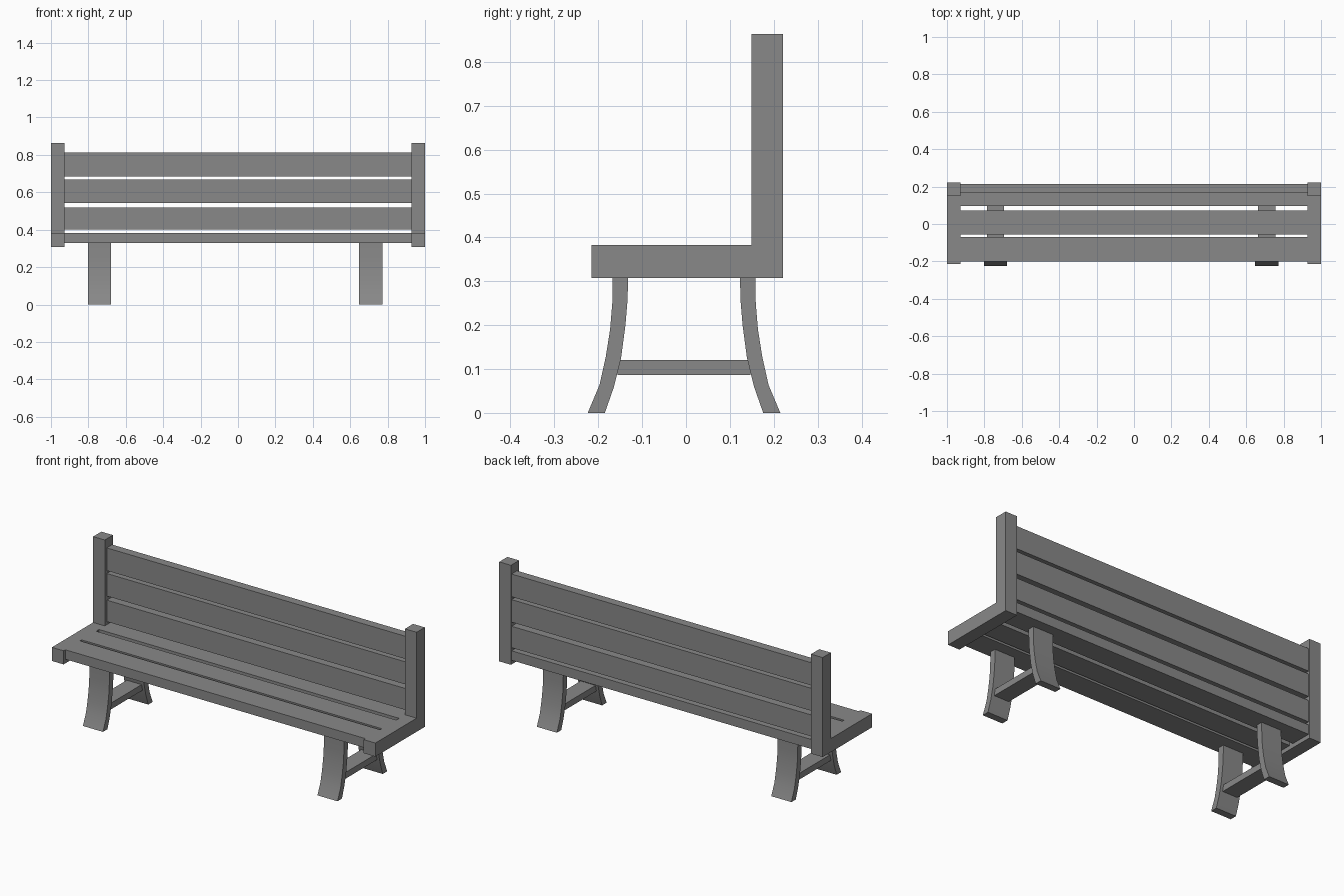
import bpy
import bmesh

cube = bpy.data.objects.get("Cube")
if cube:
    bpy.data.objects.remove(cube, do_unlink=True)

grey = bpy.data.materials.new("plain grey")
grey.use_nodes = True
colour = (0.25, 0.25, 0.25, 1)
grey.diffuse_color = colour
grey.node_tree.nodes["Principled BSDF"].inputs["Base Color"].default_value = colour


def prism(name, profile, x0, x1, smooth=False):
    """Extrude a (y, z) outline along x."""
    bm = bmesh.new()
    face = bm.faces.new([bm.verts.new((x0, y, z)) for y, z in profile])
    side = bmesh.ops.extrude_face_region(bm, geom=[face])["geom"]
    moved = [v for v in side if isinstance(v, bmesh.types.BMVert)]
    bmesh.ops.translate(bm, verts=moved, vec=(x1 - x0, 0, 0))
    bmesh.ops.recalc_face_normals(bm, faces=bm.faces)
    mesh = bpy.data.meshes.new(name)
    bm.to_mesh(mesh)
    bm.free()
    mesh.materials.append(grey)
    obj = bpy.data.objects.new(name, mesh)
    bpy.context.collection.objects.link(obj)
    if smooth:
        bpy.ops.object.select_all(action='DESELECT')
        obj.select_set(True)
        bpy.context.view_layer.objects.active = obj
        bpy.ops.object.shade_smooth_by_angle(angle=0.6)
    return obj


def bar(name, x0, x1, y0, y1, z0, z1):
    return prism(name, [(y0, z0), (y1, z0), (y1, z1), (y0, z1)], x0, x1)


# L-shaped end frames: seat arm and back post in one piece
frame = [(-0.215, 0.307), (0.221, 0.307), (0.221, 0.863),
         (0.149, 0.863), (0.149, 0.383), (-0.215, 0.383)]
prism("right_end_frame", frame, -1, -0.928)
prism("left_end_frame", frame, 0.928, 1)

# Seat slats
for i, (y0, y1) in enumerate([(-0.2, -0.07), (-0.055, 0.072), (0.097, 0.215)]):
    bar(f"seat_slat_{i + 1}", -0.928, 0.928, y0, y1, 0.33, 0.383)

# Back slats
for i, (z0, z1) in enumerate([(0.4, 0.52), (0.543, 0.669), (0.685, 0.812)]):
    bar(f"back_slat_{i + 1}", -0.928, 0.928, 0.167, 0.215, z0, z1)

# Splayed curved legs with a stretcher between each pair
outer = [(-0.224, 0), (-0.197, 0.064), (-0.183, 0.127), (-0.173, 0.19),
         (-0.168, 0.25), (-0.167, 0.33)]
inner = [(-0.132, 0.33), (-0.133, 0.26), (-0.138, 0.2), (-0.148, 0.125),
         (-0.164, 0.06), (-0.185, 0)]
front_leg = outer + inner
back_leg = [(-0.009 - y, z) for y, z in front_leg]
for side, x in (("right", -0.74), ("left", 0.71)):
    prism(f"{side}_front_leg", front_leg, x - 0.062, x + 0.062, True)
    prism(f"{side}_back_leg", back_leg, x - 0.062, x + 0.062, True)
    bar(f"{side}_stretcher", x - 0.046, x + 0.046, -0.156, 0.147, 0.086, 0.121)
